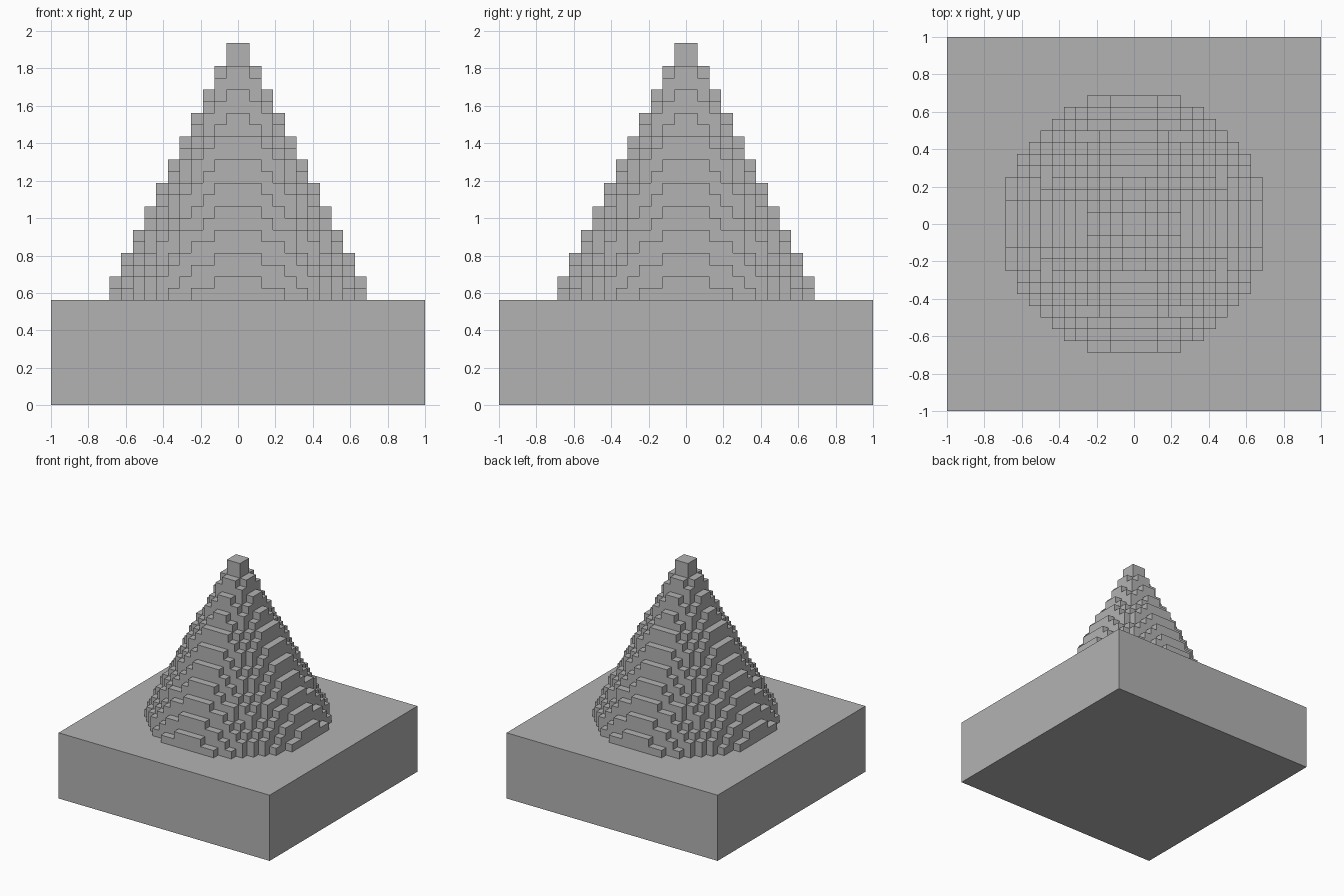
import bpy
import bmesh
import math
from mathutils import Vector

cube = bpy.data.objects.get("Cube")
if cube:
    bpy.data.objects.remove(cube, do_unlink=True)

STEP = 1 / 16            # size of one block
SLAB_TOP = 9 * STEP
LAYERS = 22
BASE_RADIUS = 11.25      # in blocks, shrinking half a block per layer

grey = bpy.data.materials.new("plain_grey")
grey.use_nodes = True
colour = (0.45, 0.45, 0.45, 1)
grey.diffuse_color = colour
grey.node_tree.nodes["Principled BSDF"].inputs["Base Color"].default_value = colour


def add_object(name, bm):
    mesh = bpy.data.meshes.new(name)
    bm.to_mesh(mesh)
    bm.free()
    mesh.materials.append(grey)
    obj = bpy.data.objects.new(name, mesh)
    bpy.context.collection.objects.link(obj)
    return obj


# Square slab
bm = bmesh.new()
bmesh.ops.create_cube(bm, size=1)
bmesh.ops.scale(bm, vec=(2, 2, SLAB_TOP), verts=bm.verts)
bmesh.ops.translate(bm, vec=(0, 0, SLAB_TOP / 2), verts=bm.verts)
add_object("base_slab", bm)


# Blocky cone: a block is solid when its centre lies inside the layer's circle
def solid(x, y, layer):
    inside = math.hypot(x + 0.5, y + 0.5) <= BASE_RADIUS - layer / 2
    return layer < LAYERS and inside


def add_side(bm, centre, normal):
    u = Vector((normal.y, normal.z, normal.x))
    v = normal.cross(u)
    corners = [(-1, -1), (1, -1), (1, 1), (-1, 1)]
    points = [centre + (normal + a * u + b * v) / 2 for a, b in corners]
    bm.faces.new([bm.verts.new(p * STEP) for p in points])


# Only the exposed sides of the blocks are made
directions = [Vector(d) for d in
              ((1, 0, 0), (-1, 0, 0), (0, 1, 0), (0, -1, 0), (0, 0, 1))]
bm = bmesh.new()
for layer in range(LAYERS):
    for x in range(-12, 12):
        for y in range(-12, 12):
            if not solid(x, y, layer):
                continue
            centre = Vector((x + 0.5, y + 0.5, layer + 0.5))
            for d in directions:
                if not solid(x + d.x, y + d.y, layer + d.z):
                    add_side(bm, centre, d)
bmesh.ops.remove_doubles(bm, verts=bm.verts, dist=STEP / 100)
cone = add_object("stepped_cone", bm)
cone.location.z = SLAB_TOP
